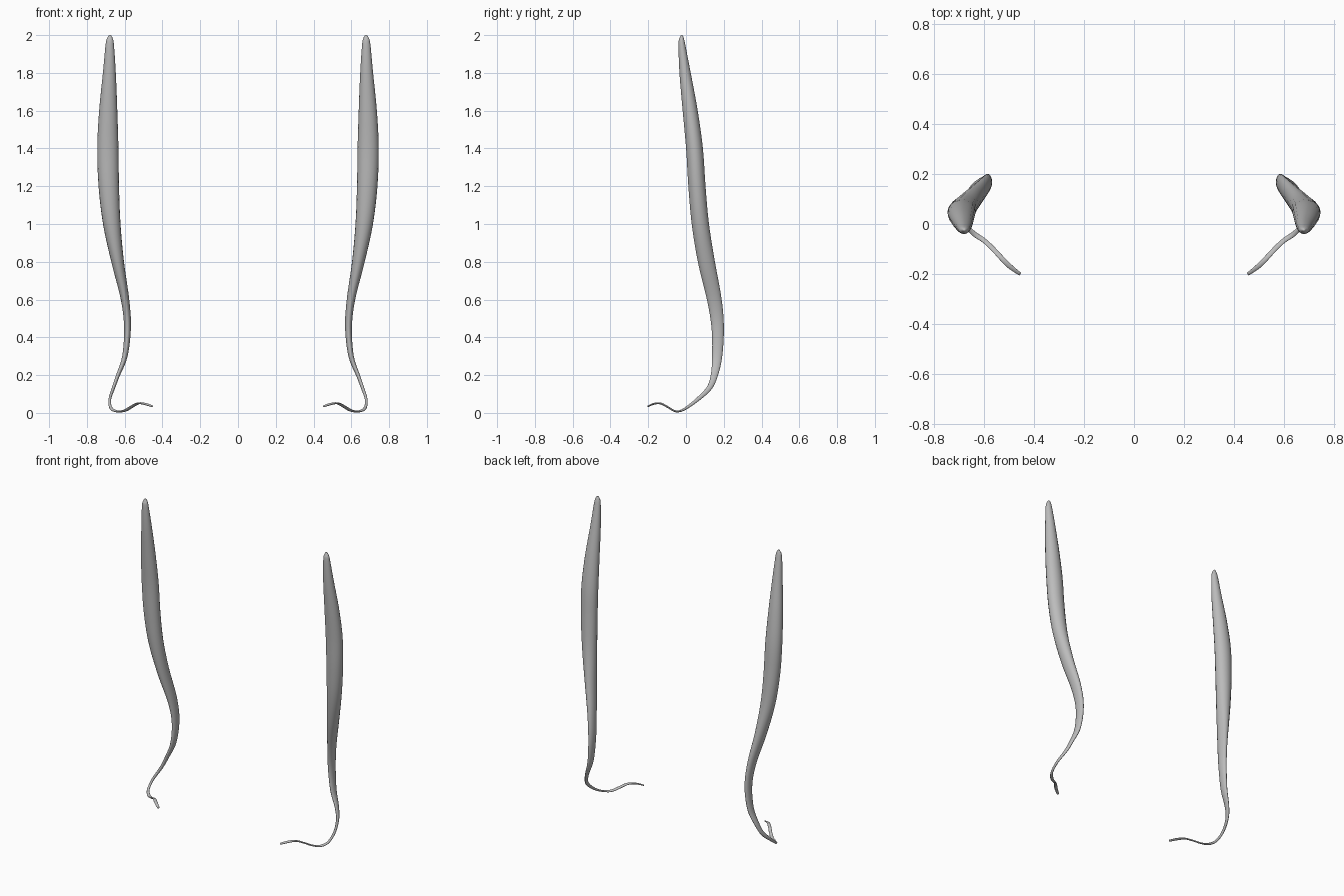
import bpy
import bmesh
import math
from mathutils import Vector

SIDES = 18     # points around each cross-section
STEPS = 5      # rings between neighbouring stations

# Stations from the top tip to the tail end:
# centre x, y, z, half width, half depth
STATIONS = [
    (.678, -.023, 2.0, .005, .004),
    (.678, -.023, 1.985, .014, .011),
    (.679, -.022, 1.95, .022, .018),
    (.681, -.005, 1.8, .034, .03),
    (.687, .022, 1.6, .048, .04),
    (.689, .045, 1.4, .056, .045),
    (.684, .058, 1.2, .054, .046),
    (.668, .076, 1.0, .046, .046),
    (.637, .108, .8, .033, .045),
    (.598, .15, .6, .022, .039),
    (.585, .168, .45, .018, .033),
    (.599, .165, .3, .014, .027),
    (.635, .15, .2, .01, .019),
    (.66, .122, .13, .008, .014),
    (.679, .06, .07, .007, .01),
    (.672, 0, .025, .008, .007),
    (.64, -.038, .008, .01, .005),
    (.6, -.065, .012, .01, .005),
    (.567, -.095, .03, .01, .005),
    (.53, -.135, .05, .01, .005),
    (.495, -.17, .048, .01, .005),
    (.455, -.2, .035, .007, .004),
]


def catmull(a, b, c, d, t):
    """Smooth blend between b and c."""
    return 0.5 * (2 * b + (c - a) * t + (2 * a - 5 * b + 4 * c - d) * t ** 2
                  + (3 * b - a - 3 * c + d) * t ** 3)


def smooth_stations(stations):
    """Fill in extra stations along a smooth path."""
    points = [Vector(s) for s in stations]
    padded = [points[0]] + points + [points[-1]]
    result = []
    for i in range(len(points) - 1):
        for step in range(STEPS):
            result.append(catmull(*padded[i:i + 4], step / STEPS))
    result.append(points[-1])
    return result


def build_blade(name, mirror, material):
    """Sweep a changing oval along the path, with closed ends."""
    path = smooth_stations(STATIONS)
    centres = [Vector(p[:3]) for p in path]
    bm = bmesh.new()
    rings = []
    for i, station in enumerate(path):
        before = centres[max(i - 1, 0)]
        after = centres[min(i + 1, len(path) - 1)]
        tangent = (after - before).normalized()
        across = Vector((1, 0, 0))
        across = (across - tangent * across.dot(tangent)).normalized()
        depth = tangent.cross(across)
        ring = []
        for k in range(SIDES):
            angle = math.tau * k / SIDES
            co = (centres[i] + across * station[3] * math.cos(angle)
                  + depth * station[4] * math.sin(angle))
            co.x *= mirror
            ring.append(bm.verts.new(co))
        rings.append(ring)
    for upper, lower in zip(rings, rings[1:]):
        for k in range(SIDES):
            n = (k + 1) % SIDES
            bm.faces.new((upper[k], upper[n], lower[n], lower[k]))
    bm.faces.new(rings[0])
    bm.faces.new(rings[-1])
    bmesh.ops.recalc_face_normals(bm, faces=bm.faces[:])

    mesh = bpy.data.meshes.new(name)
    bm.to_mesh(mesh)
    bm.free()
    mesh.materials.append(material)
    mesh.shade_smooth()
    blade = bpy.data.objects.new(name, mesh)
    bpy.context.collection.objects.link(blade)
    return blade


def make_material(name, colour):
    material = bpy.data.materials.new(name)
    material.use_nodes = True
    material.diffuse_color = colour
    shader = material.node_tree.nodes["Principled BSDF"]
    shader.inputs["Base Color"].default_value = colour
    return material


cube = bpy.data.objects.get("Cube")
if cube:
    bpy.data.objects.remove(cube, do_unlink=True)

# The two mirrored blades, each ending in a thin curled tail
grey = make_material("plain grey", (.5, .5, .5, 1))
build_blade("left_blade", 1, grey)
build_blade("right_blade", -1, grey)
